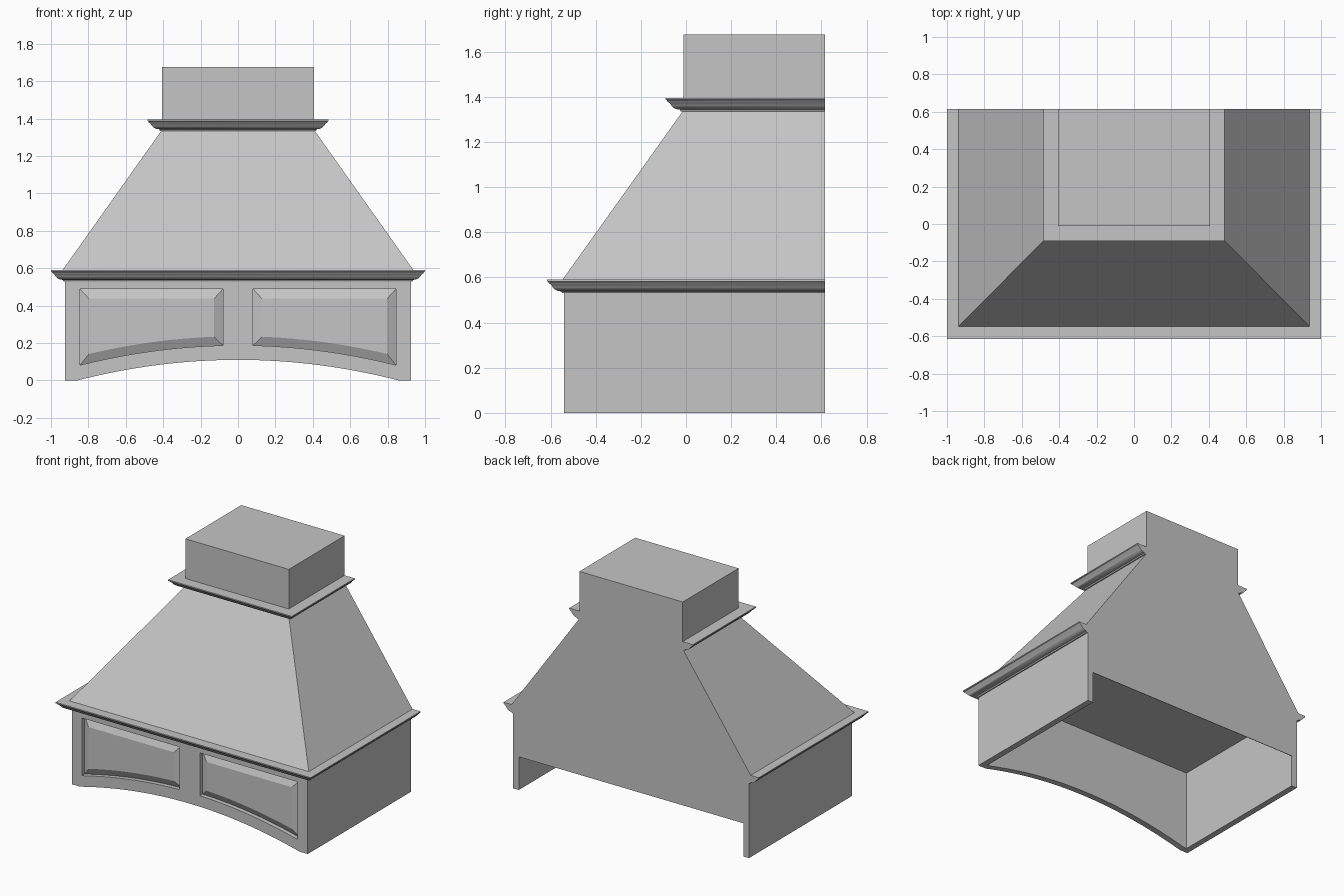
import bpy, bmesh, math

if "Cube" in bpy.data.objects:
    bpy.data.objects.remove(bpy.data.objects["Cube"], do_unlink=True)

paint = bpy.data.materials.new("grey_paint")
paint.use_nodes = True
paint.diffuse_color = (0.56, 0.56, 0.56, 1)
paint.node_tree.nodes["Principled BSDF"].inputs["Base Color"].default_value = paint.diffuse_color

HALF, FRONT, BACK = 0.925, -0.54, 0.615   # base cabinet extents
WALL, RIM, SHELF = 0.045, 0.235, 0.59     # wall thickness, back rim height, cavity ceiling
NECK, NECK_FRONT, NECK_Z = 0.41, -0.015, 1.335
STEPS = 16


def finish(name, bm, smooth=False):
    bmesh.ops.recalc_face_normals(bm, faces=bm.faces[:])
    mesh = bpy.data.meshes.new(name)
    bm.to_mesh(mesh)
    bm.free()
    mesh.materials.append(paint)
    obj = bpy.data.objects.new(name, mesh)
    bpy.context.collection.objects.link(obj)
    if smooth:
        bpy.ops.object.select_all(action='DESELECT')
        obj.select_set(True)
        bpy.context.view_layer.objects.active = obj
        bpy.ops.object.shade_smooth_by_angle(angle=math.radians(40))
    return obj


def loft(name, loops, smooth=False):
    """Skin a row of matching point loops and cap both ends."""
    bm = bmesh.new()
    rings = [[bm.verts.new(p) for p in loop] for loop in loops]
    n = len(rings[0])
    for a, b in zip(rings, rings[1:]):
        for i in range(n):
            j = (i + 1) % n
            bm.faces.new((a[i], a[j], b[j], b[i]))
    bm.faces.new(rings[0])
    bm.faces.new(rings[-1])
    return finish(name, bm, smooth)


def rect(half, front, z):
    return [(-half, front, z), (half, front, z), (half, BACK, z), (-half, BACK, z)]


def box(name, x0, x1, y0, y1, z0, z1):
    return loft(name, [[(x0, y0, z), (x1, y0, z), (x1, y1, z), (x0, y1, z)] for z in (z0, z1)])


def arch(x):
    return max(0, 0.11 * (1 - (x / 0.86) ** 2))


def panel_outline(side, inset):
    """Panel outline with a curved lower edge, as (x, z) points."""
    x0, x1 = 0.08 + inset, 0.845 - inset
    xs = [x0 + (x1 - x0) * i / STEPS for i in range(STEPS + 1)]
    pts = [(side * x, arch(x) + 0.078 + inset) for x in xs]
    return pts + [(side * x1, 0.49 - inset * 1.1), (side * x0, 0.49 - inset * 1.1)]


def crown(name, half, front, z):
    """Sweep the moulding round the two sides and the front with mitred corners."""
    profile = [(-0.01, 0), (0.008, 0), (0.012, 0.008), (0.028, 0.010), (0.040, 0.016),
               (0.050, 0.026), (0.057, 0.037), (0.066, 0.043), (0.070, 0.050),
               (0.075, 0.052), (0.075, 0.060), (-0.01, 0.060)]
    path = [(-1, BACK, 0), (-1, front, 1), (1, front, 1), (1, BACK, 0)]
    loft(name, [[(s * (half + d), y - d * corner, z + h) for d, h in profile]
                for s, y, corner in path], smooth=True)


# Front wall with an arched lower edge and two panel openings
bm = bmesh.new()
curve_xs = [-0.86 + 1.72 * i / (2 * STEPS) for i in range(2 * STEPS + 1)]
outline = [(-HALF, 0)] + [(x, arch(x)) for x in curve_xs] + [(HALF, 0), (HALF, SHELF), (-HALF, SHELF)]
edges = []
for pts in (outline, panel_outline(-1, 0), panel_outline(1, 0)):
    vs = [bm.verts.new((x, FRONT, z)) for x, z in pts]
    edges += [bm.edges.new((vs[i - 1], vs[i])) for i in range(len(vs))]
bmesh.ops.triangle_fill(bm, edges=edges, use_beauty=True, normal=(0, -1, 0))
made = bmesh.ops.extrude_face_region(bm, geom=bm.faces[:], use_keep_orig=True)
moved = [g for g in made["geom"] if isinstance(g, bmesh.types.BMVert)]
bmesh.ops.translate(bm, verts=moved, vec=(0, WALL, 0))
finish("front_wall", bm)

# Raised panels set in the openings, and side walls
for side, label in ((1, "left"), (-1, "right")):
    rings = [(0, FRONT + WALL), (0, FRONT + 0.03), (0.048, FRONT + 0.005)]
    loft(label + "_raised_panel",
         [[(x, y, z) for x, z in panel_outline(side, inset)] for inset, y in rings])
    a, b = sorted((side * HALF, side * (HALF - WALL)))
    box(label + "_side_wall", a, b, FRONT + WALL, BACK, 0, SHELF)

# Back sheet closing the cavity above the open rim
box("back_sheet", WALL - HALF, HALF - WALL, BACK - 0.004, BACK, RIM, SHELF)

# Sloping canopy, whose underside is the cavity ceiling
loft("canopy", [rect(0.938, -0.547, SHELF), rect(NECK, NECK_FRONT, NECK_Z)])

# Chimney and mouldings
box("chimney", -0.405, 0.405, -0.01, BACK, NECK_Z, 1.676)
crown("lower_crown_moulding", HALF, FRONT, 0.53)
crown("upper_crown_moulding", NECK, NECK_FRONT, NECK_Z)
